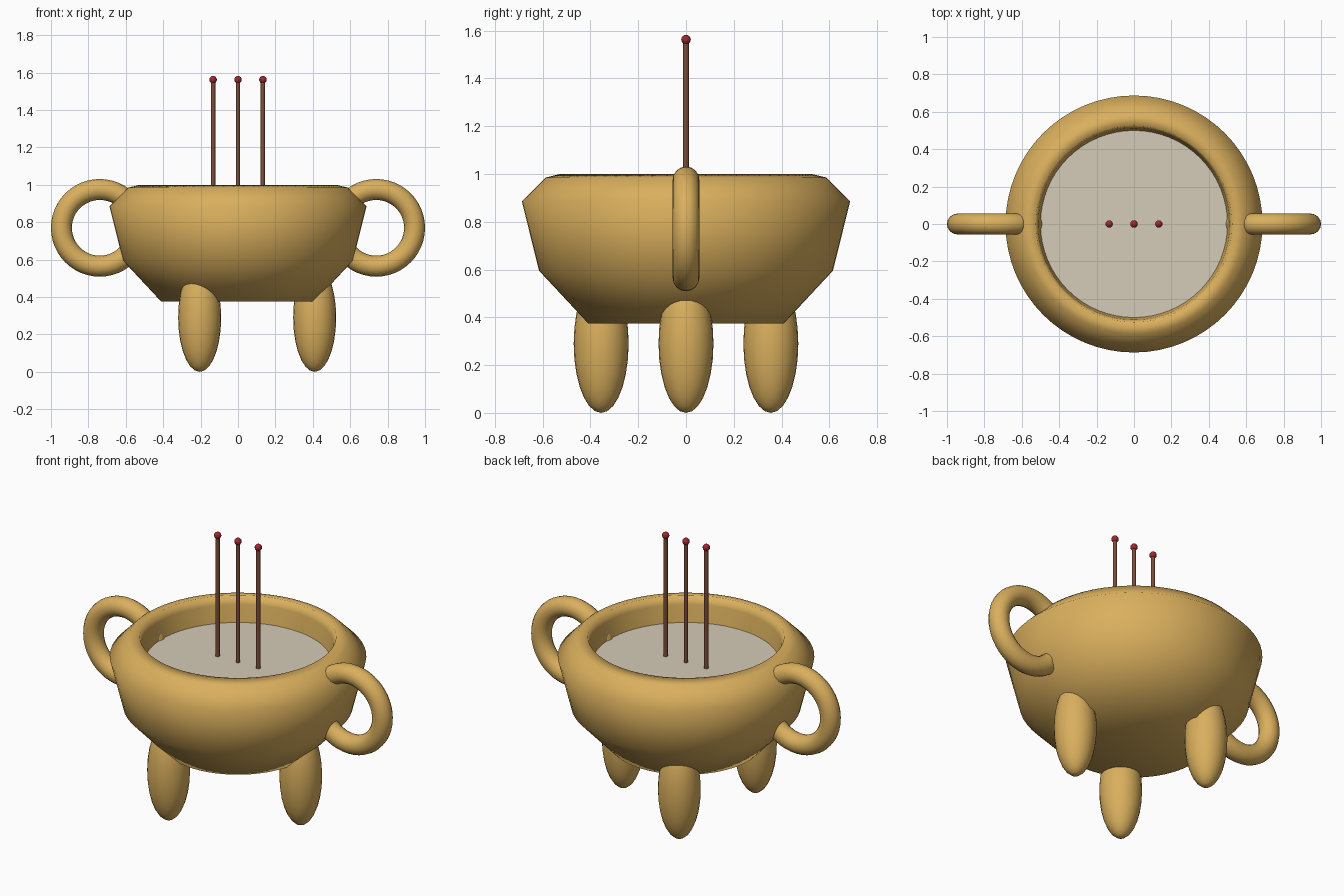
import bpy, bmesh, math

if "Cube" in bpy.data.objects:
    bpy.data.objects.remove(bpy.data.objects["Cube"])


def material(name, rgb):
    m = bpy.data.materials.new(name)
    m.diffuse_color = (*rgb, 1)
    m.use_nodes = True
    m.node_tree.nodes["Principled BSDF"].inputs["Base Color"].default_value = m.diffuse_color
    return m


BRASS = material("brass", (0.70, 0.43, 0.11))
ASH = material("ash", (0.66, 0.60, 0.48))
WOOD = material("stick_brown", (0.20, 0.075, 0.04))
EMBER = material("ember_red", (0.36, 0.02, 0.025))


def finish(name, mat, smooth=True):
    ob = bpy.context.object
    ob.name = name
    ob.data.materials.append(mat)
    if smooth:
        bpy.ops.object.shade_smooth()
    return ob


def lathe(name, profile, mat, steps=64):
    bm = bmesh.new()
    verts = [bm.verts.new((r, 0, z)) for r, z in profile]
    edges = [bm.edges.new(p) for p in zip(verts, verts[1:])]
    bmesh.ops.spin(bm, geom=verts + edges, cent=(0, 0, 0), axis=(0, 0, 1),
                   angle=math.tau, steps=steps)
    bmesh.ops.remove_doubles(bm, verts=bm.verts, dist=1e-4)
    bmesh.ops.recalc_face_normals(bm, faces=bm.faces)
    me = bpy.data.meshes.new(name)
    bm.to_mesh(me)
    bm.free()
    ob = bpy.data.objects.new(name, me)
    bpy.context.collection.objects.link(ob)
    bpy.ops.object.select_all(action='DESELECT')
    ob.select_set(True)
    bpy.context.view_layer.objects.active = ob
    return finish(name, mat)


# Hollow bowl: outside profile, rolled rim, inside wall
lathe("bowl", [(0, 0.375), (0.41, 0.375), (0.615, 0.595), (0.687, 0.885),
               (0.588, 0.985), (0.525, 1.0), (0.512, 0.95), (0.50, 0.85),
               (0.45, 0.62), (0.30, 0.48), (0, 0.48)], BRASS)

# Ash bed inside the bowl
bpy.ops.mesh.primitive_cylinder_add(vertices=64, radius=0.5, depth=0.05,
                                    location=(0, 0, 0.825))
finish("ash_bed", ASH, smooth=False)

# Ring handles on both sides
for side, s in (("left", -1), ("right", 1)):
    bpy.ops.mesh.primitive_torus_add(major_radius=0.205, minor_radius=0.056,
                                     major_segments=48, minor_segments=16,
                                     location=(s * 0.739, 0, 0.77),
                                     rotation=(math.pi / 2, 0, 0))
    finish(side + "_handle", BRASS)

# Three egg-shaped legs
for i in range(3):
    a = math.tau * i / 3
    bpy.ops.mesh.primitive_uv_sphere_add(
        segments=24, ring_count=14, radius=1,
        location=(0.41 * math.cos(a), 0.41 * math.sin(a), 0.29))
    bpy.context.object.scale = (0.115, 0.115, 0.29)
    finish(f"leg_{i + 1}", BRASS)

# Incense sticks with glowing tips
for i, x in enumerate((-0.133, 0, 0.133), 1):
    bpy.ops.mesh.primitive_cylinder_add(vertices=10, radius=0.012, depth=0.75,
                                        location=(x, 0, 1.185))
    finish(f"incense_stick_{i}", WOOD, smooth=False)
    bpy.ops.object.shade_smooth_by_angle(angle=math.radians(40))
    bpy.ops.mesh.primitive_uv_sphere_add(segments=12, ring_count=8,
                                         radius=0.02, location=(x, 0, 1.562))
    finish(f"incense_tip_{i}", EMBER)
